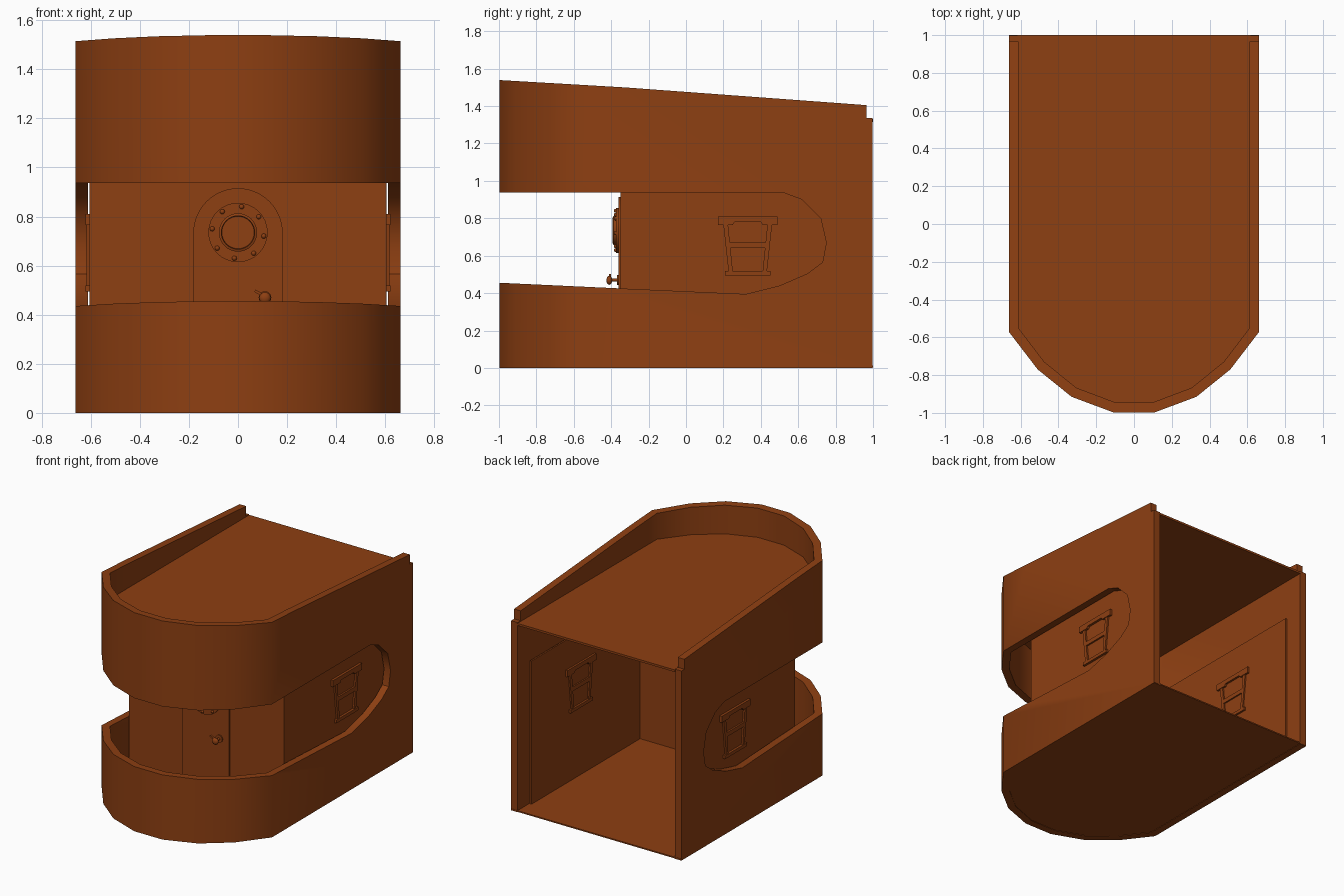
import bpy, bmesh, math
from mathutils import Vector

old = bpy.data.objects.get("Cube")
if old:
    bpy.data.objects.remove(old, do_unlink=True)

# Single material
RUST = (0.27, 0.05, 0.006, 1.0)
mat = bpy.data.materials.new("rust brown")
mat.use_nodes = True
mat.diffuse_color = RUST
mat.node_tree.nodes["Principled BSDF"].inputs["Base Color"].default_value = RUST


def finish(bm, name, angle=40):
    bmesh.ops.recalc_face_normals(bm, faces=bm.faces)
    me = bpy.data.meshes.new(name)
    bm.to_mesh(me)
    bm.free()
    me.materials.append(mat)
    ob = bpy.data.objects.new(name, me)
    bpy.context.collection.objects.link(ob)
    smooth(ob, angle)
    return ob


def smooth(ob, angle):
    bpy.ops.object.select_all(action='DESELECT')
    ob.select_set(True)
    bpy.context.view_layer.objects.active = ob
    bpy.ops.object.shade_smooth_by_angle(angle=math.radians(angle))


def place(axis, p, d):
    """Put a 2D profile point at depth d along an axis."""
    u, v = p
    return {'x': (d, u, v), 'y': (u, d, v), 'z': (u, v, d)}[axis]


def prism(name, pts, axis, a, b):
    bm = bmesh.new()
    lo = [bm.verts.new(place(axis, p, a)) for p in pts]
    hi = [bm.verts.new(place(axis, p, b)) for p in pts]
    bm.faces.new(lo)
    bm.faces.new(hi)
    for i in range(len(pts)):
        j = (i + 1) % len(pts)
        bm.faces.new((lo[i], lo[j], hi[j], hi[i]))
    return finish(bm, name)


def circle(cx, cz, r, n=32, start=0, sweep=2 * math.pi):
    return [(cx + r * math.cos(start + sweep * i / n),
             cz + r * math.sin(start + sweep * i / n)) for i in range(n)]


def lathe(name, profile, cx, cz, n=32):
    """Spin a closed (radius, y) profile about a front-to-back axis."""
    bm = bmesh.new()
    rings = [[bm.verts.new((x, y, z)) for x, z in circle(cx, cz, r, n)] for r, y in profile]
    for k in range(len(rings)):
        r0, r1 = rings[k], rings[(k + 1) % len(rings)]
        for i in range(n):
            j = (i + 1) % n
            bm.faces.new((r0[i], r0[j], r1[j], r1[i]))
    return finish(bm, name)


def ball(name, centre, r, scale=(1, 1, 1)):
    bm = bmesh.new()
    bmesh.ops.create_uvsphere(bm, u_segments=12, v_segments=8, radius=r)
    for v in bm.verts:
        v.co = Vector(centre) + Vector(a * s for a, s in zip(v.co, scale))
    return finish(bm, name, 60)


def mirrored(half):
    return half + [(-x, y) for x, y in reversed(half)]


# Rounded-front footprint, outside and inside
outer = [(0.663, 1.0), (0.663, -0.57), (0.51, -0.77), (0.33, -0.915), (0.11, -0.997)]
inner = [(0.612, 1.0), (0.612, -0.55), (0.475, -0.73), (0.305, -0.867), (0.103, -0.943)]

# Outer hull: wall ring trimmed by the side outline with its wraparound opening
ring = mirrored(outer) + mirrored(inner)[::-1]
ring = [(x, 1.1 if y == 1.0 else y) for x, y in ring]
hull = prism("hull_walls", ring, 'z', -0.1, 1.7)
side = [(-1.1, 0.0), (0.998, 0.0), (0.998, 1.335), (0.965, 1.335), (0.965, 1.405),
        (-0.33, 1.5), (-1.1, 1.545), (-1.1, 0.937), (0.52, 0.937), (0.62, 0.9),
        (0.72, 0.8), (0.75, 0.67), (0.73, 0.565), (0.65, 0.505), (0.5, 0.44),
        (0.32, 0.395), (-0.35, 0.425), (-1.1, 0.46)]
cutter = prism("side_outline_cutter", side, 'x', -1, 1)
cutter.hide_render = True
mod = hull.modifiers.new("trim", 'BOOLEAN')
mod.operation = 'INTERSECT'
mod.solver = 'EXACT'
mod.object = cutter
bpy.context.view_layer.objects.active = hull
bpy.ops.object.modifier_apply(modifier=mod.name)
bpy.data.objects.remove(cutter, do_unlink=True)
smooth(hull, 40)

# Floor and roof deck
prism("floor", mirrored(outer), 'z', 0.003, 0.012)
prism("roof_deck", mirrored([(x + 0.004, y) for x, y in inner]), 'z', 1.315, 1.33)

# Cabin walls
prism("cabin_front_wall", [(-0.605, 0.01), (0.605, 0.01), (0.605, 1.02), (-0.605, 1.02)],
      'y', -0.35, -0.338)
for s, tag in ((1, "left"), (-1, "right")):
    prism(tag + "_cabin_wall", [(-0.345, 0.01), (0.87, 0.01), (0.87, 1.02), (-0.345, 1.02)],
          'x', s * 0.594, s * 0.605)

    # Tapered two-pane window, standing proud on both faces of the wall
    def bar(part, pts, a=0.584, b=0.617):
        prism(tag + "_window_" + part, pts, 'x', s * a, s * b)
    c = 0.33
    bar("cap", [(c - 0.16, 0.81), (c + 0.16, 0.81), (c + 0.16, 0.765), (c + 0.08, 0.765),
                (c + 0.07, 0.78), (c - 0.07, 0.78), (c - 0.08, 0.765), (c - 0.16, 0.765)],
        0.58, 0.622)
    bar("sill", [(c - 0.122, 0.495), (c + 0.122, 0.495), (c + 0.122, 0.518), (c - 0.122, 0.518)],
        0.58, 0.622)
    bar("mid_rail", [(c - 0.105, 0.64), (c + 0.105, 0.64), (c + 0.112, 0.67), (c - 0.112, 0.67)])
    for e, end in ((1, "back"), (-1, "front")):
        bar(end + "_stile", [(c + e * 0.105, 0.765), (c + e * 0.13, 0.765),
                             (c + e * 0.103, 0.518), (c + e * 0.08, 0.518)])

# Arched door
arch = [(0.182, 0.01)] + circle(0, 0.733, 0.182, 24, 0, math.pi) + [(-0.182, 0.733), (-0.182, 0.01)]
prism("door", arch, 'y', -0.362, -0.35)

# Porthole: flange, raised rim, glass and bolts
lathe("porthole_flange", [(0.121, -0.362), (0.121, -0.374), (0.07, -0.374), (0.07, -0.362)], 0, 0.735)
lathe("porthole_rim", [(0.078, -0.37), (0.078, -0.388), (0.068, -0.392), (0.066, -0.37)], 0, 0.735)
prism("porthole_glass", circle(0, 0.735, 0.069), 'y', -0.368, -0.36)
for i, (x, z) in enumerate(circle(0, 0.735, 0.106, 8, math.radians(-8))):
    ball("porthole_bolt_%d" % (i + 1), (x, -0.376, z), 0.01)

# Door handle: rosette, stem, knob and thumb lever
prism("handle_rosette", circle(0.11, 0.47, 0.026, 16), 'y', -0.37, -0.36)
prism("handle_stem", circle(0.11, 0.47, 0.009, 12), 'y', -0.405, -0.368)
ball("handle_knob", (0.11, -0.41, 0.468), 0.024, (1, 0.65, 1))
prism("handle_lever", [(0.1, 0.472), (0.107, 0.483), (0.072, 0.502), (0.066, 0.494)],
      'y', -0.412, -0.4)
